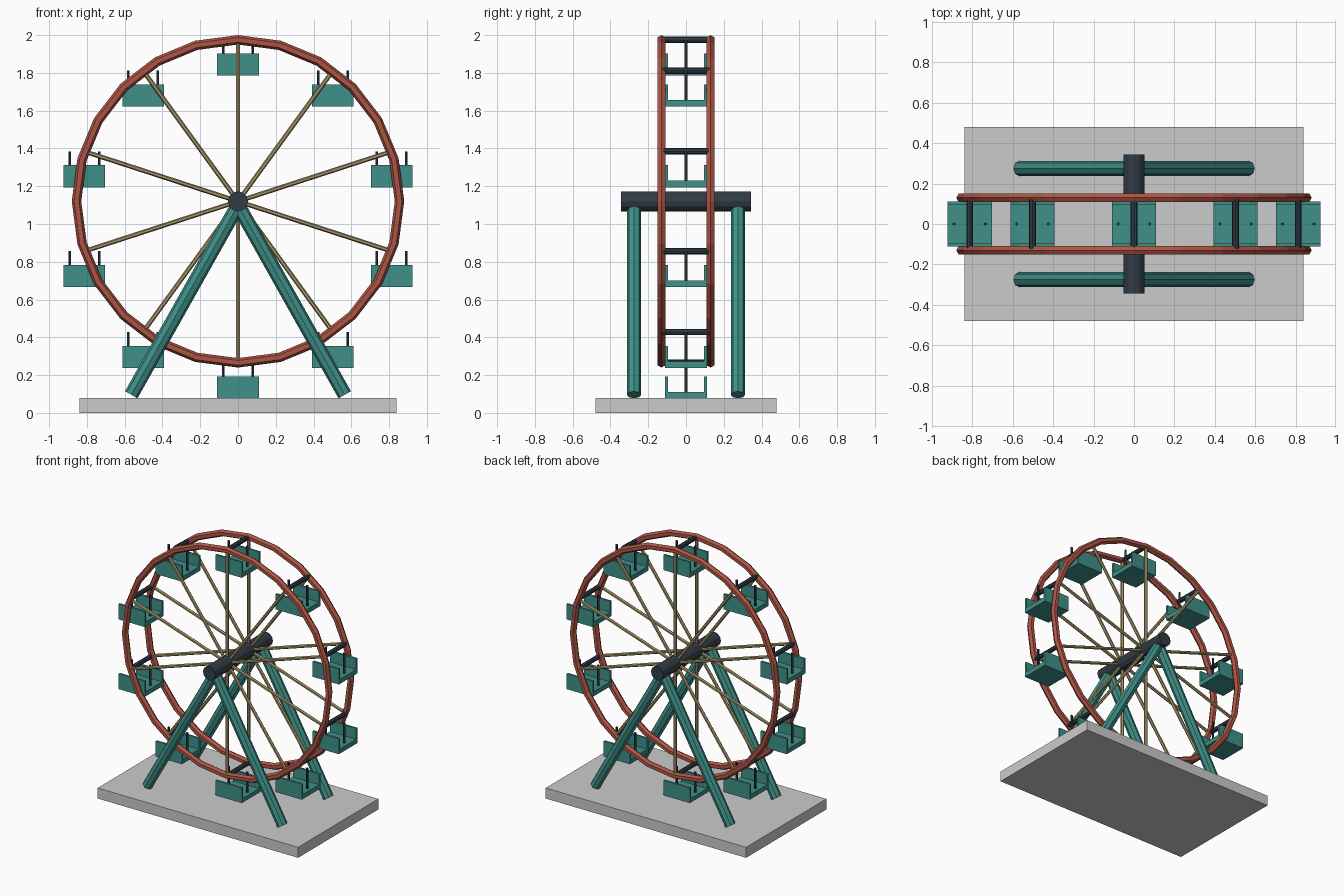
import bpy, math
from mathutils import Vector

if "Cube" in bpy.data.objects:
    bpy.data.objects.remove(bpy.data.objects["Cube"])

HUB = Vector((0, 0, 1.12))
R = 0.855          # wheel radius
RING_Y = 0.13      # distance of each rim from the middle


def material(name, rgb):
    m = bpy.data.materials.new(name)
    m.diffuse_color = (*rgb, 1)
    m.use_nodes = True
    m.node_tree.nodes["Principled BSDF"].inputs["Base Color"].default_value = m.diffuse_color
    return m


RED = material("rim red", (0.42, 0.09, 0.06))
TEAL = material("teal", (0.05, 0.28, 0.25))
DARK = material("dark steel", (0.03, 0.045, 0.06))
TAN = material("spoke tan", (0.38, 0.30, 0.14))


def finish(name, mat):
    ob = bpy.context.object
    ob.name = name
    if mat:
        ob.data.materials.append(mat)
    return ob


def box(name, lo, hi, mat=None):
    lo, hi = Vector(lo), Vector(hi)
    bpy.ops.mesh.primitive_cube_add(size=1, location=(lo + hi) / 2)
    bpy.context.object.scale = hi - lo
    return finish(name, mat)


def rod(name, a, b, radius, sides, mat):
    a, b = Vector(a), Vector(b)
    d = b - a
    bpy.ops.mesh.primitive_cylinder_add(
        vertices=sides, radius=radius, depth=d.length, location=(a + b) / 2,
        rotation=d.to_track_quat('Z', 'Y').to_euler())
    return finish(name, mat)


# ground plate and axle
box("base", (-0.84, -0.48, 0), (0.84, 0.48, 0.08))
rod("axle", (0, -0.343, 1.12), (0, 0.343, 1.12), 0.053, 12, DARK)

for side, y in (("front", -1), ("back", 1)):
    # rim
    bpy.ops.mesh.primitive_torus_add(
        major_segments=24, minor_segments=6, major_radius=R, minor_radius=0.025,
        location=(0, y * RING_Y, HUB.z), rotation=(math.pi / 2, 0, 0))
    finish(side + "_rim", RED)
    # A-frame legs
    for x in (-1, 1):
        rod(side + "_leg", (x * 0.565, y * 0.275, 0.096),
            (0, y * 0.275, 1.10), 0.038, 8, TEAL)

for i in range(10):
    a = math.radians(90 + 36 * i)
    p = HUB + Vector((math.cos(a), 0, math.sin(a))) * R
    # spokes and cross bar
    for y in (-RING_Y, RING_Y):
        off = Vector((0, y, 0))
        rod("spoke", HUB + off, p + off, 0.012, 6, TAN)
    rod("cross_bar", p - Vector((0, RING_Y, 0)), p + Vector((0, RING_Y, 0)), 0.017, 8, DARK)
    # hanging gondola: floor, two walls, two hangers
    box("seat_floor", p + Vector((-0.11, -0.11, -0.19)), p + Vector((0.11, 0.11, -0.155)), TEAL)
    for s in (-1, 1):
        c = p + Vector((0, s * 0.103, 0))
        box("seat_wall", c + Vector((-0.11, -0.0075, -0.19)), c + Vector((0.11, 0.0075, -0.073)), TEAL)
        h = p + Vector((s * 0.078, 0, 0))
        rod("hanger", h - Vector((0, 0, 0.17)), h, 0.008, 6, DARK)
